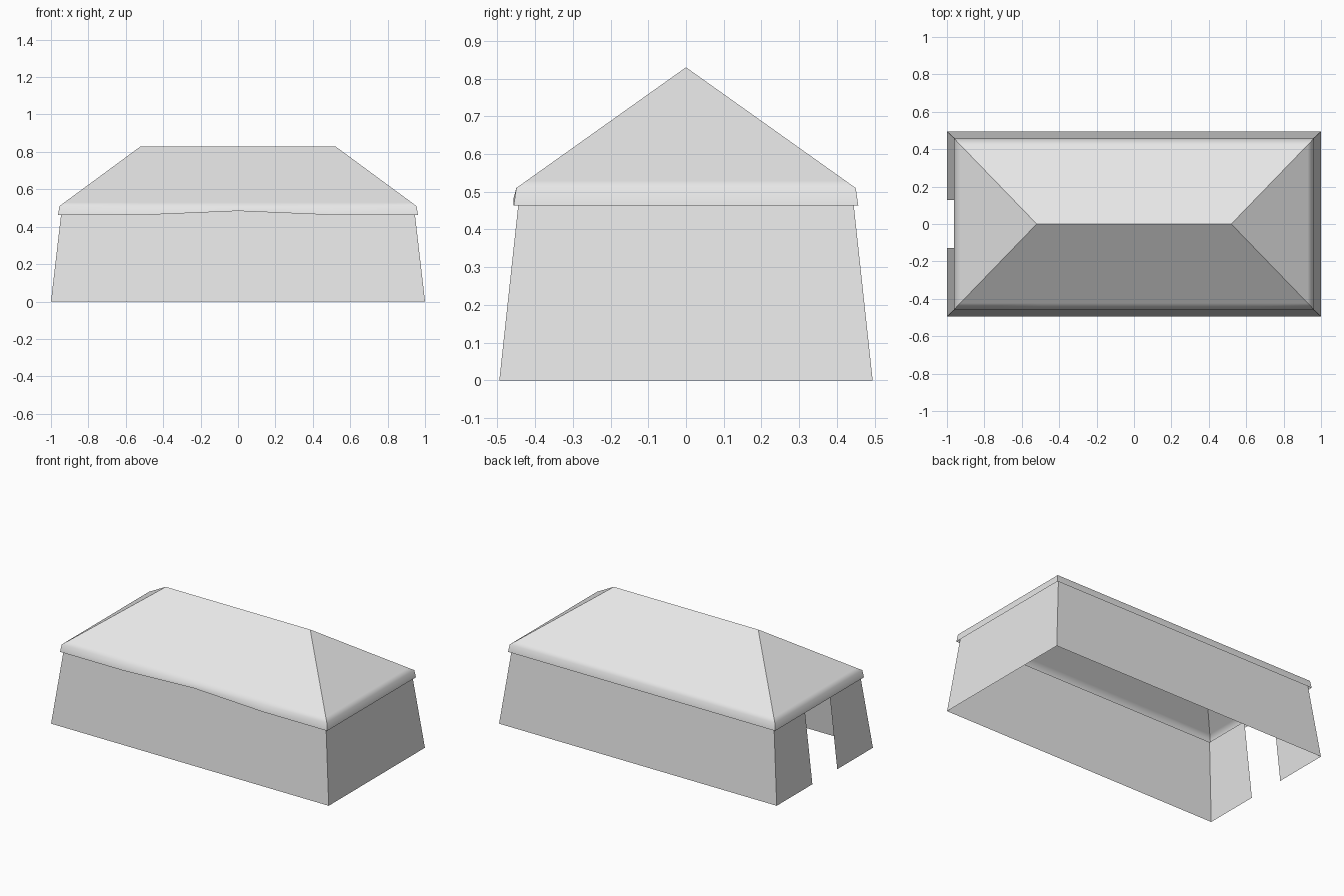
import bpy, bmesh, math

cube = bpy.data.objects.get("Cube")
if cube:
    bpy.data.objects.remove(cube)

grey = bpy.data.materials.new("plain_grey")
grey.use_nodes = True
grey.diffuse_color = (0.8, 0.8, 0.8, 1)
grey.node_tree.nodes["Principled BSDF"].inputs["Base Color"].default_value = grey.diffuse_color


def loft(bm, rings, closed):
    """Join counter-clockwise rings from bottom to top with quads."""
    rows = [[bm.verts.new(p) for p in ring] for ring in rings]
    for low, high in zip(rows, rows[1:]):
        n = len(low)
        for i in range(n if closed else n - 1):
            j = (i + 1) % n
            bm.faces.new((low[i], low[j], high[j], high[i]))
    return rows


def finish(bm, name):
    mesh = bpy.data.meshes.new(name)
    bm.to_mesh(mesh)
    bm.free()
    mesh.materials.append(grey)
    obj = bpy.data.objects.new(name, mesh)
    bpy.context.collection.objects.link(obj)
    return obj


# Walls: a leaning sheet wrapped round the base, open at the doorway on the right end
def wall_ring(x, y, z, door=0.128):
    return [(-x, -door, z), (-x, -y, z), (x, -y, z),
            (x, y, z), (-x, y, z), (-x, door, z)]


bm = bmesh.new()
loft(bm, [wall_ring(1.0, 0.495, 0), wall_ring(0.943, 0.442, 0.49)], closed=False)
finish(bm, "walls")


# Roof: hipped sheet with a turned-down eave that lifts slightly at the front middle
def roof_ring(x, y, z, lift=0):
    front = [(-x, -y, z), (-0.5, -y, z), (0, -y, z + lift), (0.5, -y, z)]
    return front + [(x, -y, z), (x, y, z), (-x, y, z)]


LIP, RIDGE = (0.955, 0.45, 0.51), (0.52, 0, 0.83)
T = 0.06
shoulder = [a + (b - a) * T for a, b in zip(LIP, RIDGE)]

bm = bmesh.new()
rows = loft(bm, [roof_ring(0.962, 0.457, 0.463, 0.021),
                 roof_ring(*LIP), roof_ring(*shoulder)], closed=True)
top = rows[-1]
ridge_right = bm.verts.new((-RIDGE[0], 0, RIDGE[2]))
ridge_left = bm.verts.new(RIDGE)
bm.faces.new(top[:5] + [ridge_left, ridge_right])
bm.faces.new((top[4], top[5], ridge_left))
bm.faces.new((top[5], top[6], ridge_right, ridge_left))
bm.faces.new((top[6], top[0], ridge_right))
roof = finish(bm, "roof")

# Soften the eave bend but keep the hips and ridge crisp
bpy.ops.object.select_all(action='DESELECT')
roof.select_set(True)
bpy.context.view_layer.objects.active = roof
bpy.ops.object.shade_smooth_by_angle(angle=math.radians(47))
